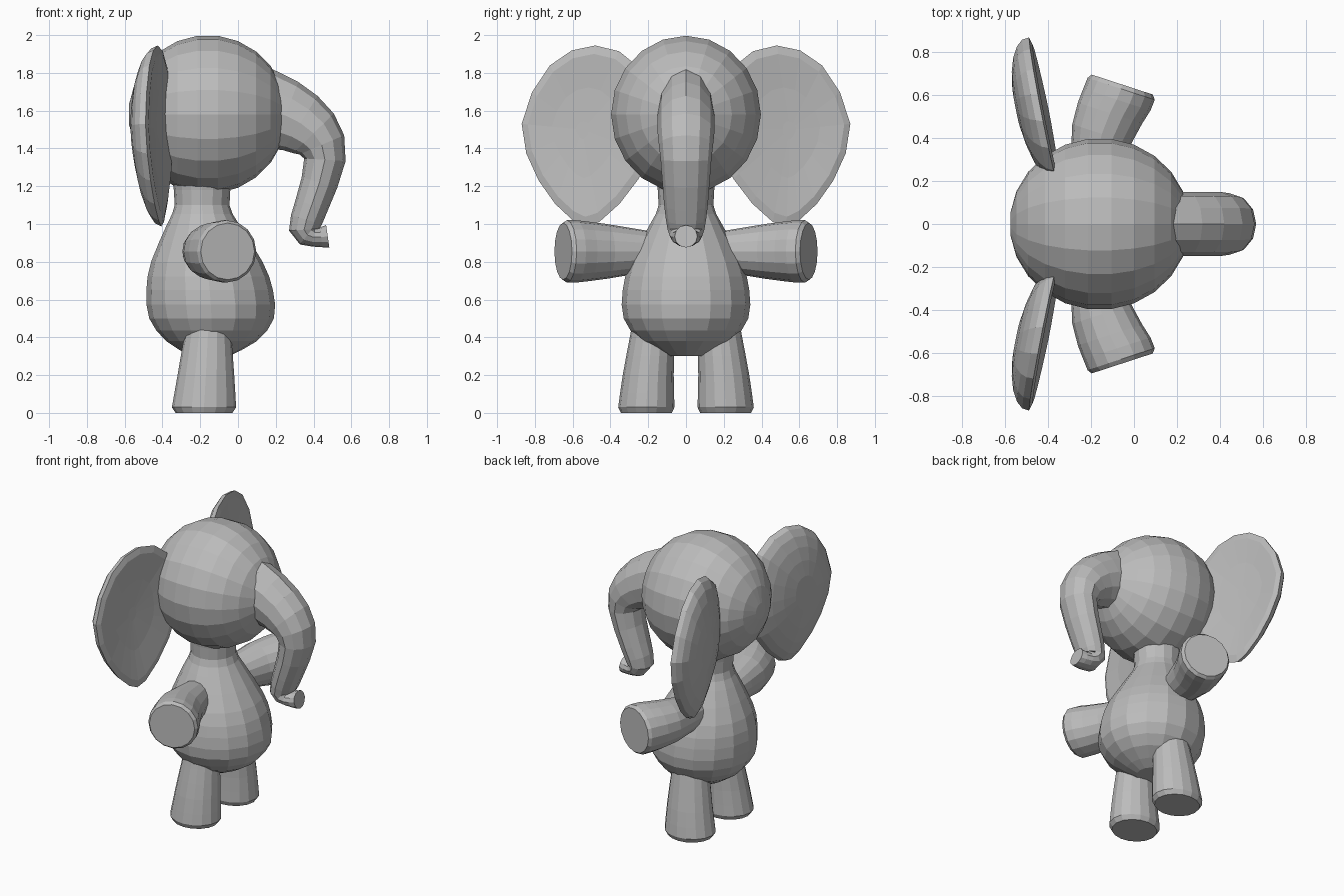
import bpy, bmesh, math
from mathutils import Vector

cube = bpy.data.objects.get("Cube")
if cube:
    bpy.data.objects.remove(cube)

grey = bpy.data.materials.new("elephant grey")
grey.use_nodes = True
colour = (0.5, 0.5, 0.5, 1)
grey.diffuse_color = colour
grey.node_tree.nodes["Principled BSDF"].inputs["Base Color"].default_value = colour


def smooth(keys, steps=2, closed=False):
    """Run a flowing curve through a few key vectors of any size."""
    keys = [Vector(key) for key in keys]
    count = len(keys)

    def pick(index):
        return keys[index % count] if closed else keys[min(max(index, 0), count - 1)]

    result = []
    for i in range(count if closed else count - 1):
        before, start, end, after = (pick(i + k) for k in (-1, 0, 1, 2))
        for step in range(steps):
            t = step / steps
            bend = (before * 2 - start * 5 + end * 4 - after) * t
            twist = (start * 3 - before - end * 3 + after) * t * t
            result.append(start + (end - before + bend + twist) * t / 2)
    return result if closed else result + [keys[-1]]


def ellipse(centre, across, up, sides=16):
    centre, across, up = Vector(centre), Vector(across), Vector(up)
    angles = [math.tau * i / sides for i in range(sides)]
    return [centre + across * math.cos(a) + up * math.sin(a) for a in angles]


def skin(name, rings, paired=False):
    """Bridge the rings, cap both ends and add a mirrored twin if paired."""
    bm = bmesh.new()
    loops = [[bm.verts.new(point) for point in ring] for ring in rings]
    for low, high in zip(loops, loops[1:]):
        for i in range(len(low)):
            bm.faces.new((low[i - 1], low[i], high[i], high[i - 1]))
    bm.faces.new(loops[0])
    bm.faces.new(loops[-1])
    bmesh.ops.recalc_face_normals(bm, faces=bm.faces)
    labels = ["left_" + name, "right_" + name] if paired else [name]
    for label in labels:
        mesh = bpy.data.meshes.new(label)
        bm.to_mesh(mesh)
        mesh.materials.append(grey)
        part = bpy.data.objects.new(label, mesh)
        bpy.context.collection.objects.link(part)
        # The twin is the same shell reflected across the middle
        for vert in bm.verts:
            vert.co.y = -vert.co.y
        bmesh.ops.reverse_faces(bm, faces=bm.faces)
    bm.free()


# Body and neck, upwards: height, x, radius
body = [(0.3, -0.15, 0.1), (0.38, -0.14, 0.24), (0.5, -0.14, 0.33), (0.65, -0.15, 0.335),
        (0.8, -0.165, 0.295), (1, -0.185, 0.19), (1.1, -0.19, 0.145), (1.25, -0.19, 0.16)]
skin("body", [ellipse((x, 0, z), (r, 0, 0), (0, r, 0)) for z, x, r in smooth(body)])

# Head: a rounded egg built from slices, back to face
slices = 12
head = []
for i in range(slices):
    angle = math.pi * (i + 0.5) / slices
    size = math.sin(angle)
    centre = (-0.16 - 0.42 * math.cos(angle), 0, 1.58)
    head.append(ellipse(centre, (0, 0.4 * size, 0), (0, 0, 0.42 * size), 20))
skin("head", head)

# Trunk, face to tip: x, height, thickness; the width narrows steadily
trunk = smooth([(0.1, 1.61, 0.23), (0.25, 1.575, 0.19), (0.4, 1.48, 0.15), (0.46, 1.34, 0.11),
                (0.39, 1.1, 0.09), (0.35, 0.97, 0.08), (0.4, 0.93, 0.05), (0.475, 0.935, 0.06)])
rings = []
last = len(trunk) - 1
for i, (x, z, thick) in enumerate(trunk):
    along = trunk[min(i + 1, last)] - trunk[max(i - 1, 0)]
    across = Vector((-along.y, 0, along.x)).normalized()
    width = min(0.15, 0.19 - 0.13 * i / last)
    rings.append(ellipse((x, 0, z), (0, width, 0), across * thick, 12))
skin("trunk", rings)

# Legs, upwards from the bevelled sole: height, x, y, radius
sole = Vector((0, -0.18, 0.21, 0.15))
leg = [sole] + smooth([(0.03, -0.18, 0.21, 0.17), (0.2, -0.17, 0.2, 0.15),
                       (0.4, -0.16, 0.18, 0.125), (0.55, -0.15, 0.17, 0.1)])
skin("leg", [ellipse((x, y, z), (r, 0, 0), (0, 0.03 + r * 0.7, 0))
             for z, x, y, r in leg], True)

# Arms, outwards from the shoulder: x, y, radius
arm = smooth([(-0.2, 0.15, 0.1), (-0.15, 0.42, 0.145), (-0.08, 0.58, 0.165)])
arm += [Vector((-0.06, 0.63, 0.165)), Vector((-0.055, 0.65, 0.15))]
reach = Vector((0.95, -0.31, 0))
skin("arm", [ellipse((x, y, 0.855), reach * r, (0, 0, r)) for x, y, r in arm], True)

# Ears: outline in y and height, dished in front and domed behind
outline = smooth([(0.25, 1.83), (0.48, 1.945), (0.72, 1.84), (0.87, 1.53), (0.78, 1.23),
                  (0.6, 1.02), (0.46, 1.01), (0.25, 1.24), (0.18, 1.5)], closed=True)
middle = Vector((0.55, 1.5))


def ear_ring(scale, depth):
    points = [middle.lerp(edge, scale) for edge in outline]
    return [(-0.2 * y - 0.03 * z - 0.26 - depth, y, z) for y, z in points]


dish = [(0.1, 0.02), (0.5, 0.015), (0.9, 0)]
for step in range(6):
    angle = math.radians(15 * step)
    dish.append((math.cos(angle), 0.01 + 0.13 * math.sin(angle)))
skin("ear", [ear_ring(scale, depth) for scale, depth in dish], True)
